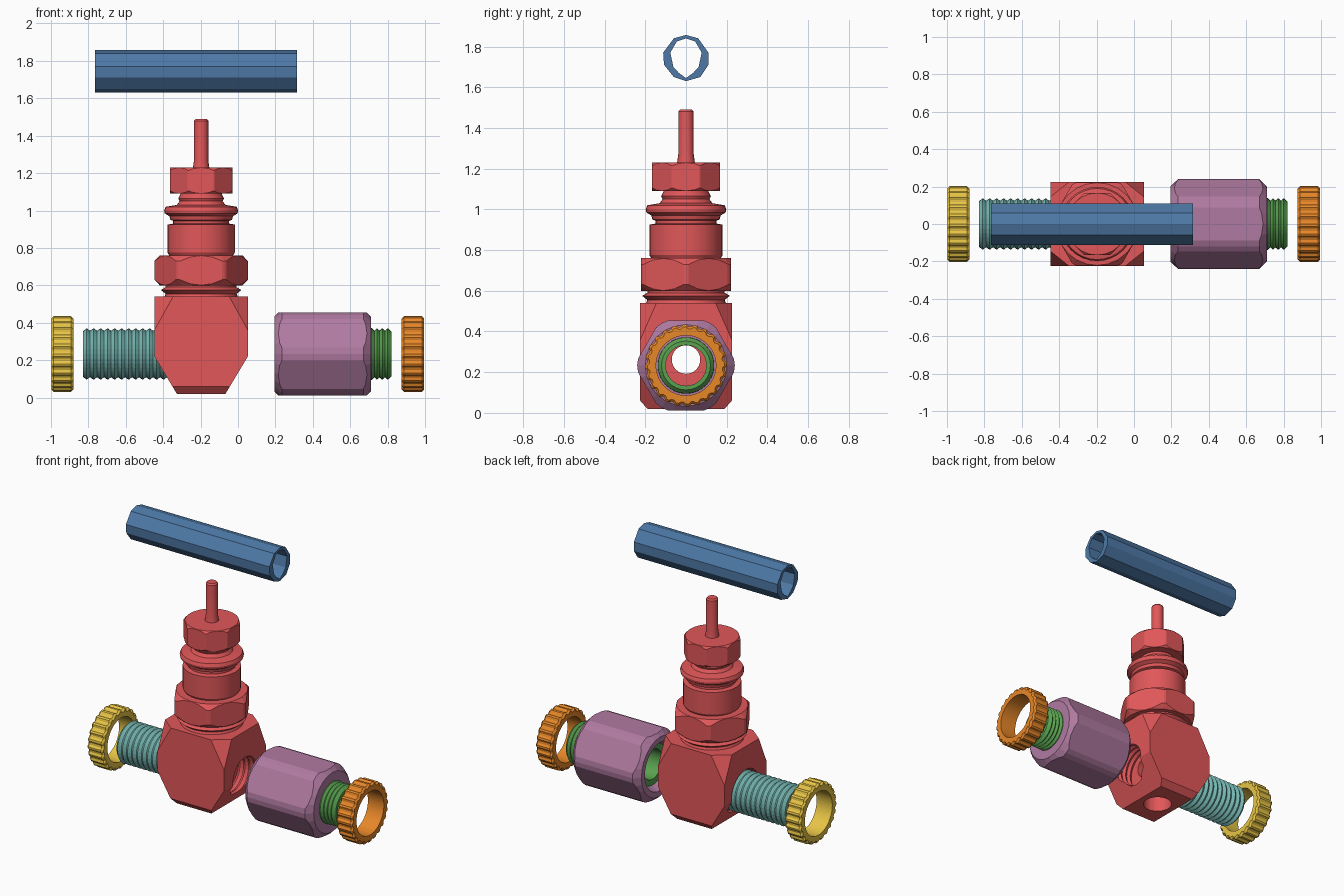
import bpy, bmesh
from math import sin, cos, pi, radians
from mathutils import Matrix, Vector

cube = bpy.data.objects.get("Cube")
if cube:
    bpy.data.objects.remove(cube, do_unlink=True)

BODY_X, PORT_Z = -0.197, 0.233


def material(name, hex_code):
    srgb = [int(hex_code[i:i + 2], 16) / 255 for i in (0, 2, 4)]
    col = [c / 12.92 if c < 0.04 else ((c + 0.055) / 1.055) ** 2.4 for c in srgb] + [1]
    m = bpy.data.materials.new(name)
    m.use_nodes = True
    m.diffuse_color = col
    m.node_tree.nodes["Principled BSDF"].inputs["Base Color"].default_value = col
    return m


RED = material("red", "E15759")
BLUE = material("blue", "4E79A7")
TEAL = material("teal", "76B7B2")
GREEN = material("green", "59A14F")
PURPLE = material("purple", "B07AA1")
YELLOW = material("yellow", "EDC948")
ORANGE = material("orange", "F28E2B")


def finish(name, bm, mat, smooth=None):
    bmesh.ops.recalc_face_normals(bm, faces=bm.faces)
    me = bpy.data.meshes.new(name)
    bm.to_mesh(me)
    bm.free()
    ob = bpy.data.objects.new(name, me)
    bpy.context.collection.objects.link(ob)
    me.materials.append(mat)
    if smooth:
        activate(ob)
        bpy.ops.object.shade_smooth_by_angle(angle=radians(smooth))
    return ob


def activate(ob):
    bpy.ops.object.select_all(action='DESELECT')
    ob.select_set(True)
    bpy.context.view_layer.objects.active = ob


def lathe(name, profile, mat, axis='X', sides=32, turn=0.0, tube=False, flute=0.0, smooth=None, z=PORT_Z):
    """Revolve (radius, position) pairs; tube closes the profile on itself."""
    bm = bmesh.new()
    rings = []
    for r, h in profile:
        ring = []
        for i in range(sides):
            a = 2 * pi * i / sides + turn
            rr = r - (flute if i % 4 > 1 and r > 0.17 else 0)
            ring.append(bm.verts.new((rr * cos(a), rr * sin(a), h)))
        rings.append(ring)
    pairs = list(zip(rings, rings[1:]))
    if tube:
        pairs.append((rings[-1], rings[0]))
    else:
        bm.faces.new(rings[0])
        bm.faces.new(rings[-1])
    for a, b in pairs:
        for i in range(sides):
            j = (i + 1) % sides
            bm.faces.new((a[i], a[j], b[j], b[i]))
    if axis == 'X':
        bm.transform(Matrix.Translation((0, 0, z)) @ Matrix.Rotation(pi / 2, 4, 'Y'))
    else:
        bm.transform(Matrix.Translation((BODY_X, 0, 0)))
    return finish(name, bm, mat, smooth)


def boolean(ob, cutter, operation='DIFFERENCE'):
    cutter.hide_render = True
    mod = ob.modifiers.new("cut", 'BOOLEAN')
    mod.operation, mod.object, mod.solver = operation, cutter, 'EXACT'
    activate(ob)
    bpy.ops.object.modifier_apply(modifier=mod.name)
    bpy.data.objects.remove(cutter, do_unlink=True)


def thread(r, depth, start, end, turns):
    """Zigzag profile of thread crests and roots."""
    step = (end - start) / (2 * turns)
    return [(r - depth * (i % 2), start + i * step) for i in range(2 * turns + 1)]


def nut(name, mat, radius, sides, lo, hi, axis, turn, chamfer, cut_r):
    """Prism with its corners rounded off at both ends."""
    ob = lathe(name, [(radius, lo), (radius, hi)], mat, axis, sides, turn)
    c = chamfer
    barrel = lathe("barrel_cutter", [(cut_r - c, lo - .001), (cut_r, lo + c),
                                     (cut_r, hi - c), (cut_r - c, hi + .001)], mat, axis, 24)
    boolean(ob, barrel, 'INTERSECT')
    return ob


# Valve block: faceted box with cut corners, then drilled ports
bm = bmesh.new()
for sx in (-1, 1):
    for sy in (-1, 1):
        for x, y, z in ((.15, .225, .54), (.25, .145, .54), (.25, .225, .36),
                        (.25, .225, .22), (.154, .225, .06), (.13, .19, .02)):
            bm.verts.new((BODY_X + sx * x, sy * y, z))
bmesh.ops.convex_hull(bm, input=bm.verts)
bmesh.ops.dissolve_limit(bm, angle_limit=radians(1), verts=bm.verts, edges=bm.edges)
block = finish("valve_block", bm, RED)
boolean(block, lathe("outlet_cutter", thread(.135, .012, -.09, .1, 5), RED))
boolean(block, lathe("inlet_cutter", [(.15, -.5), (.15, -.34)], RED))
boolean(block, lathe("passage_cutter", [(.07, -.4), (.07, 0)], RED, z=.262))
boolean(block, lathe("drain_cutter", [(.09, -.1), (.09, .13)], RED, 'Z'))

# Bonnet stack above the block
lathe("bonnet_neck", [(.2, .53), (.19, .555), (.215, .575), (.19, .59), (.19, .61)],
      RED, 'Z', smooth=30)
nut("bonnet_nut", RED, .256, 6, .6, .76, 'Z', 0, .03, .25)
lathe("bonnet_barrel", [(.165, .75), (.18, .775), (.18, .925), (.15, .93), (.15, .945),
                        (.165, .95), (.17, .97), (.195, .985), (.198, 1.0), (.19, 1.02),
                        (.13, 1.03), (.115, 1.05), (.122, 1.065), (.11, 1.09), (.11, 1.11)],
      RED, 'Z', smooth=30)
nut("packing_nut", RED, .18, 8, 1.09, 1.23, 'Z', pi / 8, .015, .18)
lathe("stem", [(.045, 1.22), (.038, 1.27), (.038, 1.48), (.03, 1.49)], RED, 'Z', 16, smooth=30)

# Handle: faceted tube with an irregular opening
outer = [(.11, 1.71), (.11, 1.77), (.06, 1.84), (0, 1.857), (-.06, 1.84),
         (-.112, 1.77), (-.108, 1.71), (-.06, 1.65), (0, 1.63), (.07, 1.65)]
inner = [(.062, 1.70), (.077, 1.77), (.045, 1.825), (0, 1.84), (-.045, 1.825),
         (-.077, 1.77), (-.062, 1.70), (-.035, 1.67), (0, 1.645), (.035, 1.67)]
bm = bmesh.new()
loops = [[bm.verts.new((x, y, z)) for y, z in pts]
         for x, pts in ((-.765, outer), (.315, outer), (.315, inner), (-.765, inner))]
for k in range(4):
    a, b = loops[k], loops[(k + 1) % 4]
    for i in range(len(a)):
        j = (i + 1) % len(a)
        bm.faces.new((a[i], a[j], b[j], b[i]))
finish("handle", bm, BLUE)

# Threaded inlet pipe
lathe("inlet_pipe", [(.1, -.36), (.1, -.83), (.12, -.83)] + thread(.138, .014, -.81, -.36, 12),
      TEAL, tube=True)

# Coupling nut and the threaded sleeve through it
coupling = nut("coupling_nut", PURPLE, .255, 6, .195, .71, 'X', pi / 2, .04, .24)
boolean(coupling, lathe("coupling_cutter", [(.17, .15), (.16, .22), (.135, .27), (.135, .8)], PURPLE))
lathe("outlet_sleeve", [(.1, .25), (.14, .25), (.14, .7)] + thread(.138, .013, .715, .8, 3)
      + [(.12, .82), (.1, .82)], GREEN, tube=True, smooth=25)

# Knurled end rings
for name, mat, lo, hi in (("inlet_ring", YELLOW, -.998, -.88), ("outlet_ring", ORANGE, .875, .995)):
    lathe(name, [(.147, lo), (.19, lo), (.202, lo + .012), (.202, hi - .012), (.19, hi), (.147, hi)],
          mat, sides=96, tube=True, flute=.01)
